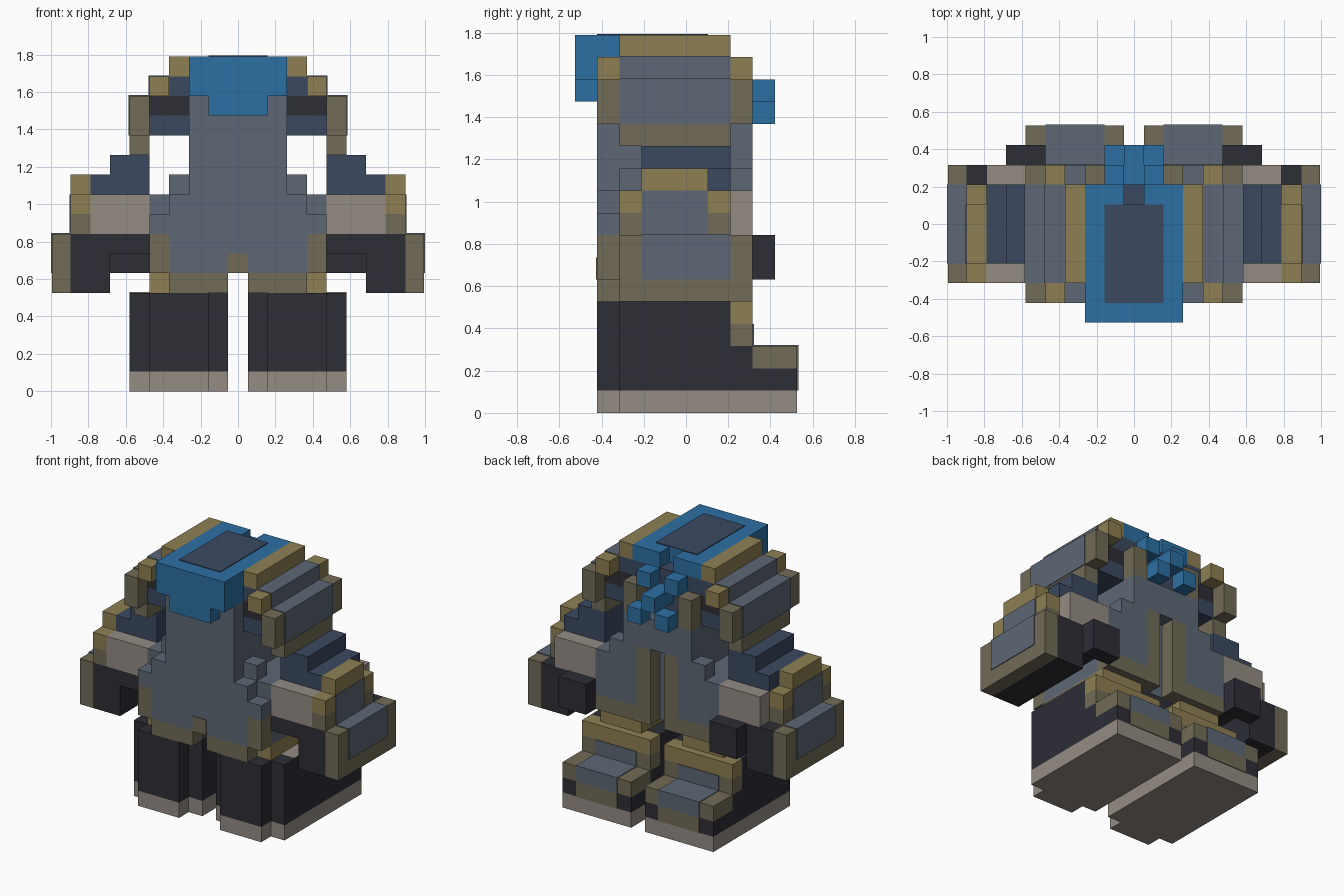
import bpy
import bmesh
from mathutils import Matrix, Vector

cube = bpy.data.objects.get("Cube")
if cube:
    bpy.data.objects.remove(cube, do_unlink=True)

U = 2 / 19   # one block
E = 0.05     # plate thickness in blocks


def material(name, rgb):
    lin = [((c / 255 + 0.055) / 1.055) ** 2.4 for c in rgb] + [1]
    m = bpy.data.materials.new(name)
    m.use_nodes = True
    m.diffuse_color = lin
    bsdf = m.node_tree.nodes["Principled BSDF"]
    bsdf.inputs["Base Color"].default_value = lin
    bsdf.inputs["Roughness"].default_value = 0.9
    return m


BLUE = material("bright blue", (44, 112, 163))
SLATE = material("slate grey", (93, 104, 117))
DARK = material("charcoal", (45, 45, 54))
NAVY = material("navy", (59, 73, 96))
TAUPE = material("taupe", (148, 140, 132))
OLIVE = material("olive", (113, 107, 86))
GOLD = material("gold", (142, 128, 83))


def blocks(name, mat, *boxes, pair=True):
    """Boxes given as (x range, y range, z range) in blocks; pair mirrors in x."""
    bm = bmesh.new()
    for xr, yr, zr in boxes:
        size = [(r[1] - r[0]) * U for r in (xr, yr, zr)]
        mid = [(r[1] + r[0]) / 2 * U for r in (xr, yr, zr)]
        for s in ((1, -1) if pair else (1,)):
            place = Matrix.Translation(Vector((mid[0] * s, mid[1], mid[2])))
            bmesh.ops.create_cube(bm, size=1, matrix=place @ Matrix.Diagonal((*size, 1)))
    me = bpy.data.meshes.new(name)
    bm.to_mesh(me)
    bm.free()
    me.materials.append(mat)
    ob = bpy.data.objects.new(name, me)
    bpy.context.collection.objects.link(ob)
    return ob


def middle(half, y, z):
    return (-half, half), y, z


# Boots
FOOT, HEEL = (.5, 5.5), (1.5, 4.5)
blocks("boot_soles", TAUPE, (FOOT, (-3, 5), (0, 1)), (HEEL, (-4, -3), (0, 1)))
blocks("boot_uppers", DARK, (FOOT, (-3, 2), (1, 5)), (HEEL, (-4, -3), (1, 5)),
       (FOOT, (2, 3), (1, 3)), (FOOT, (3, 5), (1, 2)))
blocks("toe_caps", OLIVE, (FOOT, (3, 5), (2, 3)), (HEEL, (5, 5 + E), (1, 2)))
blocks("toe_inlays", SLATE, (HEEL, (3, 5 + E), (2, 3 + E)))
blocks("ankle_guards", OLIVE, (FOOT, (2, 3), (3, 4)))
blocks("ankle_inlays", SLATE, (HEEL, (3, 3 + E), (3, 4)))
blocks("ankle_cuffs", GOLD, (FOOT, (2, 3), (4, 5)))
blocks("boot_linings", TAUPE, ((4.5, 5.5), (-2, 1), (5, 5 + E)))
blocks("legs", GOLD, ((1.5, 4.5), (-3, 2.5), (5, 6)))

# Coat
blocks("coat_hem", OLIVE, ((.5, 3.5), (-4, -3), (5, 6)), ((3.5, 4.5), (-4, -3), (6, 8)),
       ((1.5, 4.5), (2, 3), (6, 7)))
blocks("coat_flap", OLIVE, middle(.5, (-4 - E, -4), (6, 7)), pair=False)
blocks("coat_front", SLATE, middle(3.5, (-4, -3), (6, 10)),
       middle(2.5, (-4, -3), (10, 15)), pair=False)
blocks("coat_front_sides", SLATE, ((3.5, 4.5), (-4, -3), (8, 9)))
blocks("coat_core", SLATE, middle(4.5, (-3, 2), (6, 10)),
       middle(2.5, (-3, 2), (10, 13)), pair=False)
blocks("coat_steps", SLATE, ((2.5, 3.5), (-3, -2), (10, 11)), ((2.5, 3.5), (2, 3), (10, 11)))
blocks("coat_back_tails", SLATE, ((1.5, 4.5), (2, 3), (7, 10)), ((1.5, 2.5), (2, 3), (10, 13)))
blocks("coat_back_edges", OLIVE, ((.5, 1.5), (2, 3), (6, 11)))
blocks("coat_upper_back", SLATE, middle(1.5, (2, 3), (11, 13)), pair=False)
blocks("collar_posts", OLIVE, ((1.5, 2.5), (2, 3), (13, 15)))

# Arms
blocks("forearms", DARK, ((6.5, 8.5), (-3, 3), (5, 8)), ((4.5, 6.5), (-3, 3), (7, 8)))
blocks("hands", DARK, ((4.5, 6.5), (3, 4), (6, 8)))
blocks("sleeves", TAUPE, ((4.5, 7.5), (-3, 3), (8, 10)))
blocks("upper_arms", NAVY, ((4.5, 7.5), (-2, 2), (10, 11)), ((4.5, 6.5), (-2, 2), (11, 12)))
blocks("gauntlet_plates", OLIVE, ((8.5, 9.5 - E), (-3, 3), (5, 8)))
blocks("gauntlet_inlays", SLATE, ((8.5, 9.5), (-2, 2), (6, 8 + E)))
blocks("elbow_plate_bases", OLIVE, ((7.5, 8.5), (-3, 2), (8, 9)))
blocks("elbow_plates", GOLD, ((7.5, 8.5), (-3, 2), (9, 10)), ((7.5, 8.5), (-2, 1), (10, 11)))
blocks("elbow_inlays", SLATE, ((8.5, 8.5 + E), (-2, 1), (8, 10)))

# Shoulders
blocks("shoulder_undersides", NAVY, ((2.5, 4.5), (-3, 2), (13, 14)),
       ((2.5, 3.5), (-3, 2), (15, 16)))
blocks("shoulder_cores", DARK, ((2.5, 4.5), (-3, 2), (14, 15)))
blocks("lower_shoulder_plates", OLIVE, ((4.5, 5.5), (-4, 3), (13, 15)),
       ((4.5, 5.5), (-3, 2), (12, 13)))
blocks("lower_shoulder_inlays", SLATE, ((4.5, 5.5 + E), (-3, 2), (13, 15 + E)))
blocks("middle_shoulder_plates", GOLD, ((3.5, 4.5), (-4, 3), (15, 16)))
blocks("middle_shoulder_inlays", SLATE, ((3.5, 4.5 + E), (-3, 2), (15, 16 + E)))
blocks("upper_shoulder_plates", GOLD, ((2.5, 3.5), (-3, 2), (16, 17)))

# Head and hair
blocks("head_core", NAVY, middle(2.5, (-3, 2), (13, 16)), pair=False)
blocks("hair_cap", BLUE, middle(2.5, (-5, 1), (16, 17)), middle(2.5, (-5, -3), (15, 16)),
       middle(1.5, (-5, -4), (14, 15)), pair=False)
blocks("hair_cap_rear", BLUE, ((.5, 2.5), (1, 2), (16, 17)))
blocks("cap_panel", NAVY, middle(1.5, (-4, 1), (17, 17 + E)), pair=False)
blocks("hair_tufts", BLUE, ((.5, 1.5), (2, 3), (15, 16)), ((.5, 1.5), (3, 4), (13, 14)))
blocks("hair_centre_tuft", BLUE, middle(.5, (2, 4), (14, 15)), pair=False)
